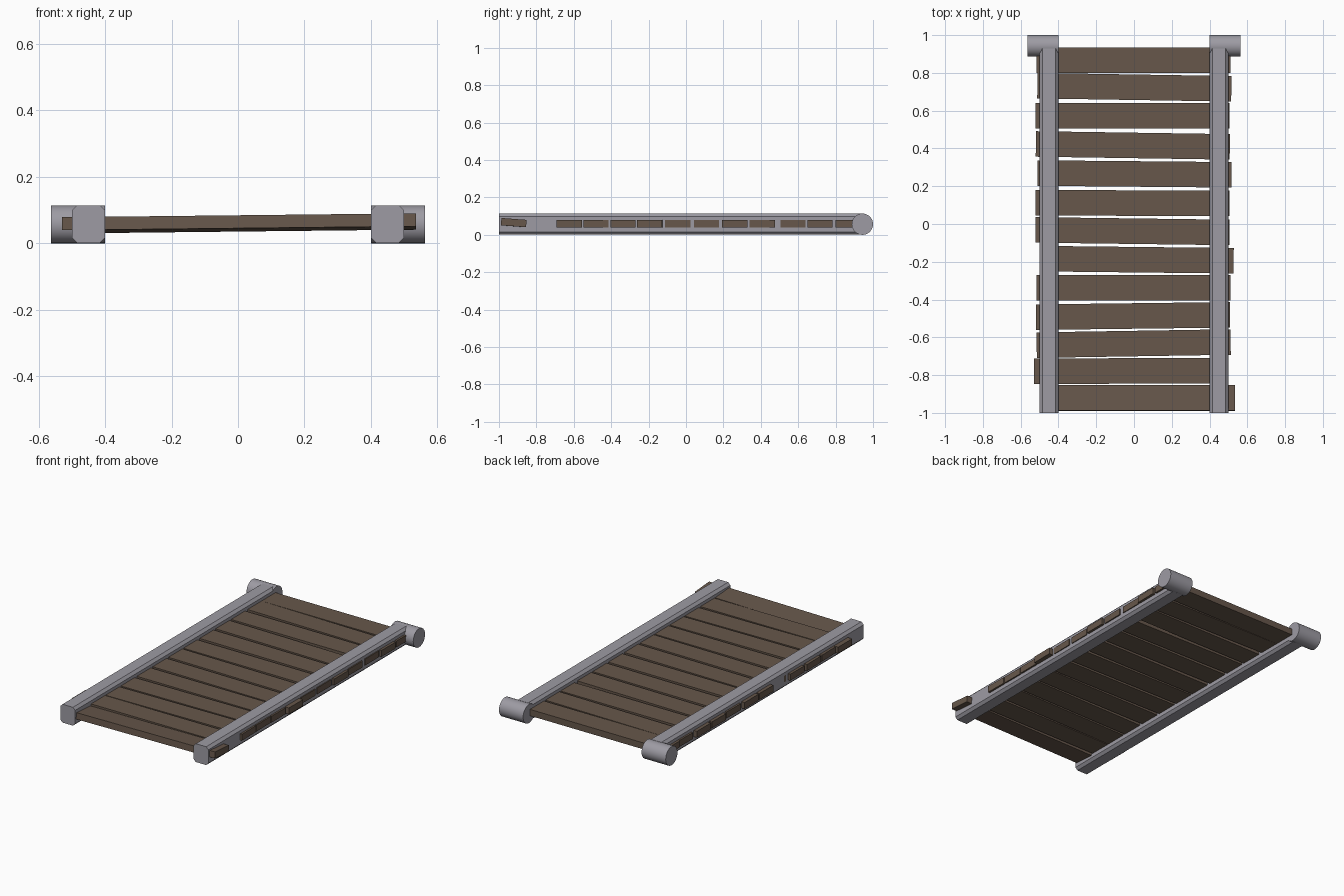
import bpy, bmesh, math
from mathutils import Matrix, Euler

if "Cube" in bpy.data.objects:
    bpy.data.objects.remove(bpy.data.objects["Cube"])


def material(name, rgb):
    m = bpy.data.materials.new(name)
    m.diffuse_color = (*rgb, 1)
    m.use_nodes = True
    m.node_tree.nodes["Principled BSDF"].inputs["Base Color"].default_value = m.diffuse_color
    return m


METAL = material("pale grey", (0.34, 0.33, 0.37))
WOOD = material("brown wood", (0.135, 0.096, 0.07))


def add_object(name, bm, mat):
    bmesh.ops.recalc_face_normals(bm, faces=bm.faces)
    me = bpy.data.meshes.new(name)
    bm.to_mesh(me)
    bm.free()
    me.materials.append(mat)
    ob = bpy.data.objects.new(name, me)
    bpy.context.collection.objects.link(ob)
    return ob


def rail(name, side):
    # chamfered box profile pushed along y
    w, h, c = 0.05, 0.056, 0.015
    prof = [(-w + c, -h), (w - c, -h), (w, -h + c), (w, h - c),
            (w - c, h), (-w + c, h), (-w, h - c), (-w, -h + c)]
    bm = bmesh.new()
    face = bm.faces.new([bm.verts.new((side * 0.45 + x, -1.0, 0.0575 + z)) for x, z in prof])
    ext = bmesh.ops.extrude_face_region(bm, geom=[face])
    moved = [g for g in ext["geom"] if isinstance(g, bmesh.types.BMVert)]
    bmesh.ops.translate(bm, verts=moved, vec=(0, 1.93, 0))
    # extrusion drops the start face in some cases, so close any hole
    bmesh.ops.holes_fill(bm, edges=[e for e in bm.edges if e.is_boundary], sides=0)
    add_object(name, bm, METAL)


def hinge(name, side):
    bm = bmesh.new()
    mat = Matrix.Translation((side * 0.4815, 0.943, 0.057)) @ Matrix.Rotation(math.pi / 2, 4, 'Y')
    bmesh.ops.create_cone(bm, cap_ends=True, segments=32, radius1=0.057,
                          radius2=0.057, depth=0.163, matrix=mat)
    for f in bm.faces:
        f.smooth = len(f.verts) == 4
    for e in bm.edges:
        e.smooth = e.calc_face_angle(0) < 0.6
    add_object(name, bm, METAL)


def plank(name, x, y, yaw=0.0, pitch=0.0, roll=0.0):
    bm = bmesh.new()
    mat = (Matrix.Translation((x, y, 0.06)) @ Euler((pitch, roll, yaw)).to_matrix().to_4x4()
           @ Matrix.Diagonal((1.027, 0.135, 0.039, 1)))
    bmesh.ops.create_cube(bm, size=1, matrix=mat)
    add_object(name, bm, WOOD)


# side rails with hinge barrels at the back
for label, s in (("left", -1), ("right", 1)):
    rail(label + "_rail", s)
    hinge(label + "_hinge_barrel", s)

# loosely laid planks: x shift, y centre, yaw
planks = [(-0.002, 0.866, 0.0), (0.002, 0.724, -0.016), (-0.008, 0.572, 0.0),
          (-0.006, 0.416, -0.015), (0.002, 0.265, -0.009), (-0.008, 0.111, -0.002),
          (-0.008, -0.038, -0.013), (0.014, -0.189, -0.011), (-0.003, -0.337, 0.0),
          (-0.005, -0.487, 0.012), (-0.002, -0.633, 0.016), (-0.016, -0.778, 0.002)]
for i, (x, y, yaw) in enumerate(planks):
    plank(f"plank_{i + 1}", x, y, yaw)

# front plank sits crooked
plank("front_plank", 0.022, -0.921, 0.0, -0.075, -0.011)
